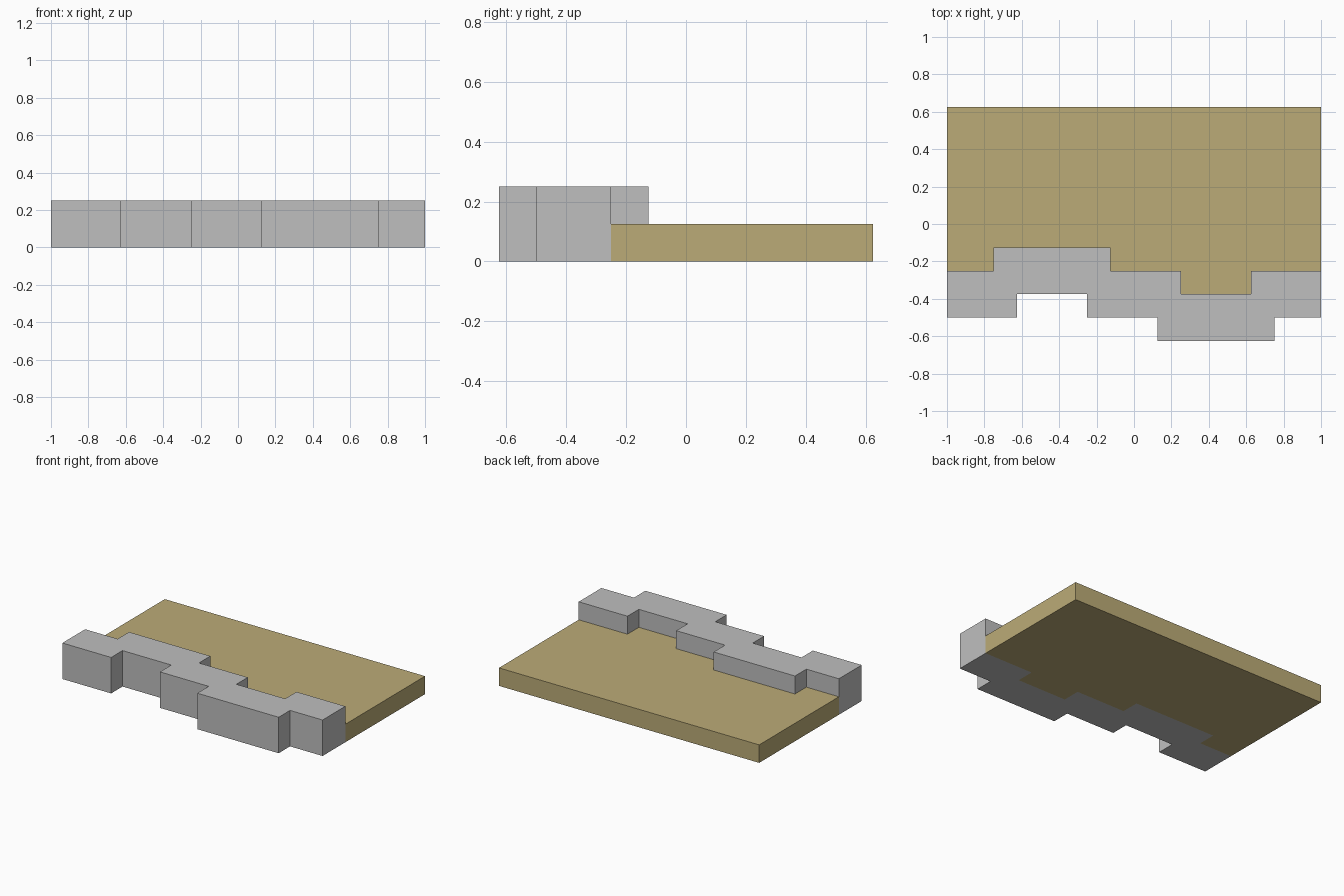
import bpy
import bmesh

cube = bpy.data.objects.get("Cube")
if cube:
    bpy.data.objects.remove(cube, do_unlink=True)


def make_material(name, rgb):
    mat = bpy.data.materials.new(name)
    mat.use_nodes = True
    color = (*rgb, 1.0)
    mat.diffuse_color = color
    bsdf = next(n for n in mat.node_tree.nodes if n.type == 'BSDF_PRINCIPLED')
    bsdf.inputs["Base Color"].default_value = color
    bsdf.inputs["Roughness"].default_value = 0.8
    return mat


def make_prism(name, outline, height, mat):
    """Extrude a counter-clockwise ground outline up from z = 0."""
    bm = bmesh.new()
    base = bm.faces.new([bm.verts.new((x, y, 0)) for x, y in outline])
    result = bmesh.ops.extrude_face_region(bm, geom=[base], use_keep_orig=True)
    top = [v for v in result["geom"] if isinstance(v, bmesh.types.BMVert)]
    bmesh.ops.translate(bm, verts=top, vec=(0, 0, height))
    bmesh.ops.recalc_face_normals(bm, faces=bm.faces[:])
    mesh = bpy.data.meshes.new(name)
    bm.to_mesh(mesh)
    bm.free()
    mesh.materials.append(mat)
    obj = bpy.data.objects.new(name, mesh)
    bpy.context.collection.objects.link(obj)
    return obj


def stepped_line(start_y, steps):
    """Zigzag from x = -1 to x = 1; each step is (x, new y)."""
    points, y = [(-1, start_y)], start_y
    for x, new_y in steps:
        points += [(x, y), (x, new_y)]
        y = new_y
    return points + [(1, y)]


stone = make_material("stone grey", (0.52, 0.52, 0.52))
sand = make_material("sand tan", (0.50, 0.41, 0.185))

# Stepped edges of the wall
wall_front = stepped_line(-0.5, [(-0.625, -0.375), (-0.25, -0.5),
                                 (0.125, -0.625), (0.75, -0.5)])
wall_back = stepped_line(-0.25, [(-0.75, -0.125), (-0.125, -0.25),
                                 (0.25, -0.375), (0.625, -0.25)])

# Stone wall along the front, and the sand slab filling in behind it
make_prism("stone_wall", wall_front + wall_back[::-1], 0.25, stone)
make_prism("sand_slab", wall_back + [(1, 0.625), (-1, 0.625)], 0.125, sand)
